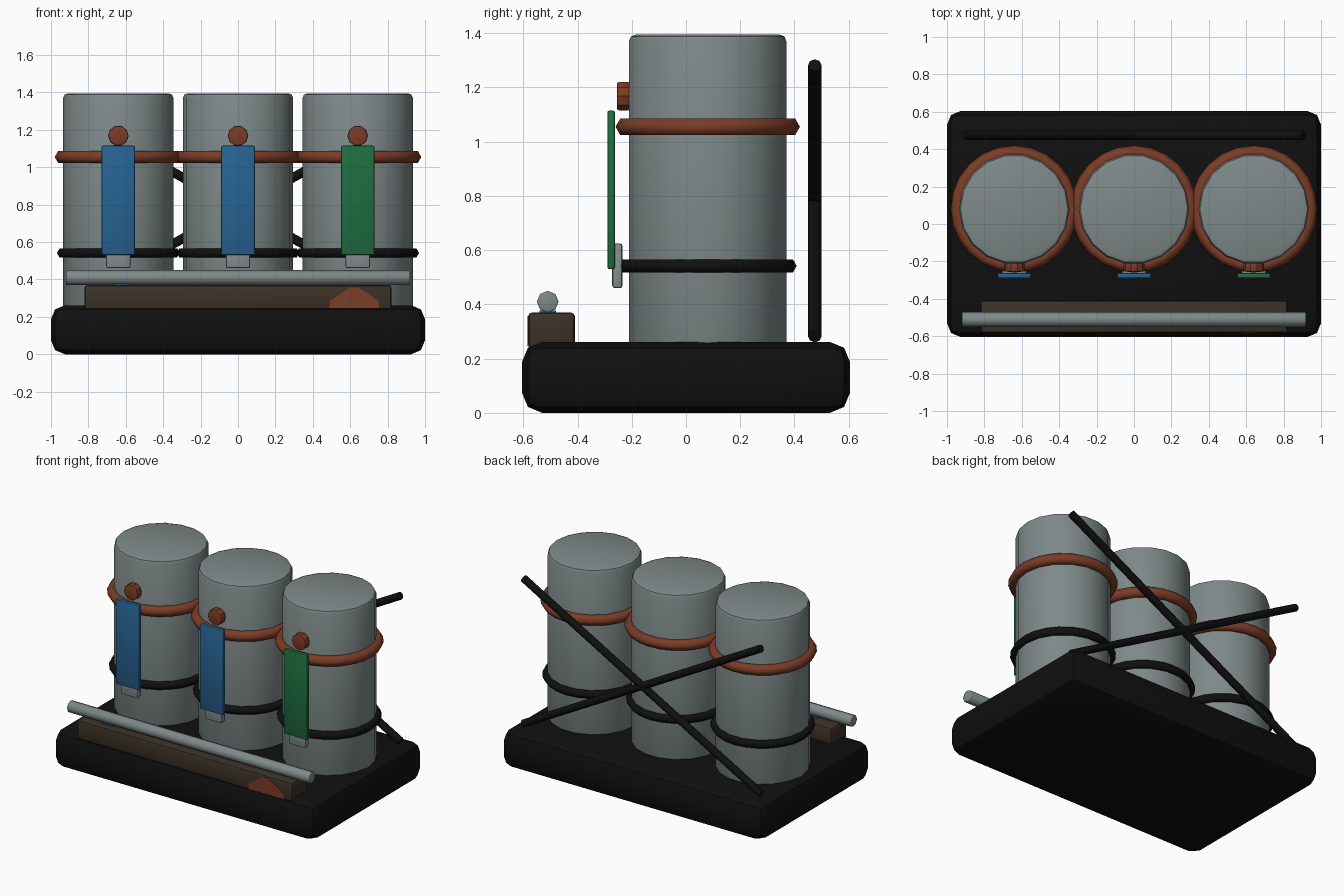
import bpy, bmesh, math
from mathutils import Matrix, Vector

if "Cube" in bpy.data.objects:
    bpy.data.objects.remove(bpy.data.objects["Cube"])


def material(name, rgb):
    m = bpy.data.materials.new(name)
    m.diffuse_color = (*rgb, 1.0)
    m.use_nodes = True
    m.node_tree.nodes["Principled BSDF"].inputs["Base Color"].default_value = m.diffuse_color
    return m


GREY = material("steel grey", (0.21, 0.25, 0.25))
LIGHT = material("buckle grey", (0.25, 0.28, 0.29))
BLACK = material("rubber black", (0.005, 0.005, 0.005))
RUST = material("rust red", (0.20, 0.045, 0.02))
BLUE = material("label blue", (0.02, 0.125, 0.29))
GREEN = material("label green", (0.014, 0.155, 0.05))
BROWN = material("dark brown", (0.045, 0.032, 0.02))


def finish(bm, name, mat, bevel=0.0, segments=2, smooth=40):
    """Bevel the sharp edges, make the object and smooth it by angle."""
    bmesh.ops.recalc_face_normals(bm, faces=bm.faces)
    if bevel:
        sharp = [e for e in bm.edges if e.calc_face_angle(0) > math.radians(50)]
        bmesh.ops.bevel(bm, geom=sharp, offset=bevel, segments=segments,
                        profile=0.5, affect='EDGES', clamp_overlap=True)
    mesh = bpy.data.meshes.new(name)
    bm.to_mesh(mesh)
    bm.free()
    mesh.materials.append(mat)
    ob = bpy.data.objects.new(name, mesh)
    bpy.context.collection.objects.link(ob)
    bpy.ops.object.select_all(action='DESELECT')
    ob.select_set(True)
    bpy.context.view_layer.objects.active = ob
    bpy.ops.object.shade_smooth_by_angle(angle=math.radians(smooth))
    return ob


def box(name, mat, lo, hi, bevel=0.0, segments=2):
    lo, hi = Vector(lo), Vector(hi)
    bm = bmesh.new()
    bmesh.ops.create_cube(bm, size=1, matrix=Matrix.Translation((lo + hi) / 2)
                          @ Matrix.Diagonal((*(hi - lo), 1)))
    return finish(bm, name, mat, bevel, segments)


def rod(name, mat, a, b, radius, sides, bevel=0.0, smooth=40):
    a, b = Vector(a), Vector(b)
    d = b - a
    # the first vertex of the circle points along y (or up for rods along y)
    side = Vector((0, 0, 1)) if abs(d.normalized().y) > 0.9 else Vector((0, 1, 0))
    z = d.normalized()
    x = side.cross(z).normalized()
    rot = Matrix((x, side, z)).transposed().to_4x4()
    spin = Matrix.Rotation(math.pi / 2, 4, 'Z')
    bm = bmesh.new()
    bmesh.ops.create_cone(bm, cap_ends=True, segments=sides, radius1=radius,
                          radius2=radius, depth=d.length,
                          matrix=Matrix.Translation((a + b) / 2) @ rot @ spin)
    return finish(bm, name, mat, bevel, 2, smooth)


def ring(name, mat, centre, major, minor, n=24, m=6):
    bm = bmesh.new()
    grid = []
    for i in range(n):
        a = 2 * math.pi * i / n
        row = []
        for j in range(m):
            t = 2 * math.pi * j / m
            r = major + minor * math.cos(t)
            row.append(bm.verts.new(Vector(centre) + Vector(
                (r * math.cos(a), r * math.sin(a), minor * math.sin(t)))))
        grid.append(row)
    for i in range(n):
        for j in range(m):
            k, l = (i + 1) % n, (j + 1) % m
            bm.faces.new((grid[i][j], grid[k][j], grid[k][l], grid[i][l]))
    return finish(bm, name, mat, smooth=65)


def plate(name, mat, outline, y0, y1):
    bm = bmesh.new()
    face = bm.faces.new([bm.verts.new((x, y0, z)) for x, z in outline])
    ext = bmesh.ops.extrude_face_region(bm, geom=[face])
    verts = [v for v in ext["geom"] if isinstance(v, bmesh.types.BMVert)]
    bmesh.ops.translate(bm, vec=(0, y1 - y0, 0), verts=verts)
    return finish(bm, name, mat)


# Base slab
box("base", BLACK, (-1, -0.605, 0), (1, 0.605, 0.262), 0.075)

# Three tanks with their rings, labels, buckles and knobs
TANK_Y = 0.08
for i, (x, label) in enumerate(((-0.64, BLUE), (0.0, BLUE), (0.64, GREEN)), 1):
    rod(f"tank_{i}", GREY, (x, TANK_Y, 0.23), (x, TANK_Y, 1.395), 0.295, 18, 0.025)
    ring(f"upper_ring_{i}", RUST, (x, TANK_Y, 1.055), 0.304, 0.036)
    ring(f"lower_ring_{i}", BLACK, (x, TANK_Y, 0.542), 0.300, 0.028)
    box(f"label_{i}", label, (x - 0.09, -0.29, 0.53), (x + 0.09, -0.262, 1.115), 0.008)
    box(f"buckle_{i}", LIGHT, (x - 0.065, -0.272, 0.46), (x + 0.065, -0.234, 0.625), 0.01)
    rod(f"knob_{i}", RUST, (x, -0.255, 1.168), (x, -0.205, 1.168), 0.055, 10, 0.008, 30)

# Front step block with its rail
box("step_block", BROWN, (-0.82, -0.582, 0.24), (0.82, -0.41, 0.37), 0.014)
rod("front_rail", GREY, (-0.92, -0.51, 0.41), (0.92, -0.51, 0.41), 0.04, 8, 0.005, 50)

# Small coloured pieces set in the step block
plate("red_marker", RUST, ((0.49, 0.245), (0.755, 0.245), (0.755, 0.285),
                           (0.64, 0.358), (0.60, 0.358), (0.49, 0.285)), -0.585, -0.56)
box("blue_marker", BLUE, (-0.66, -0.54, 0.33), (-0.58, -0.48, 0.378))

# Crossed braces at the back
for side, s in (("left", -1), ("right", 1)):
    rod(f"{side}_brace", BLACK, (-0.905 * s, 0.475, 0.282),
        (0.905 * s, 0.475, 1.282), 0.025, 8, 0.0, 50)
